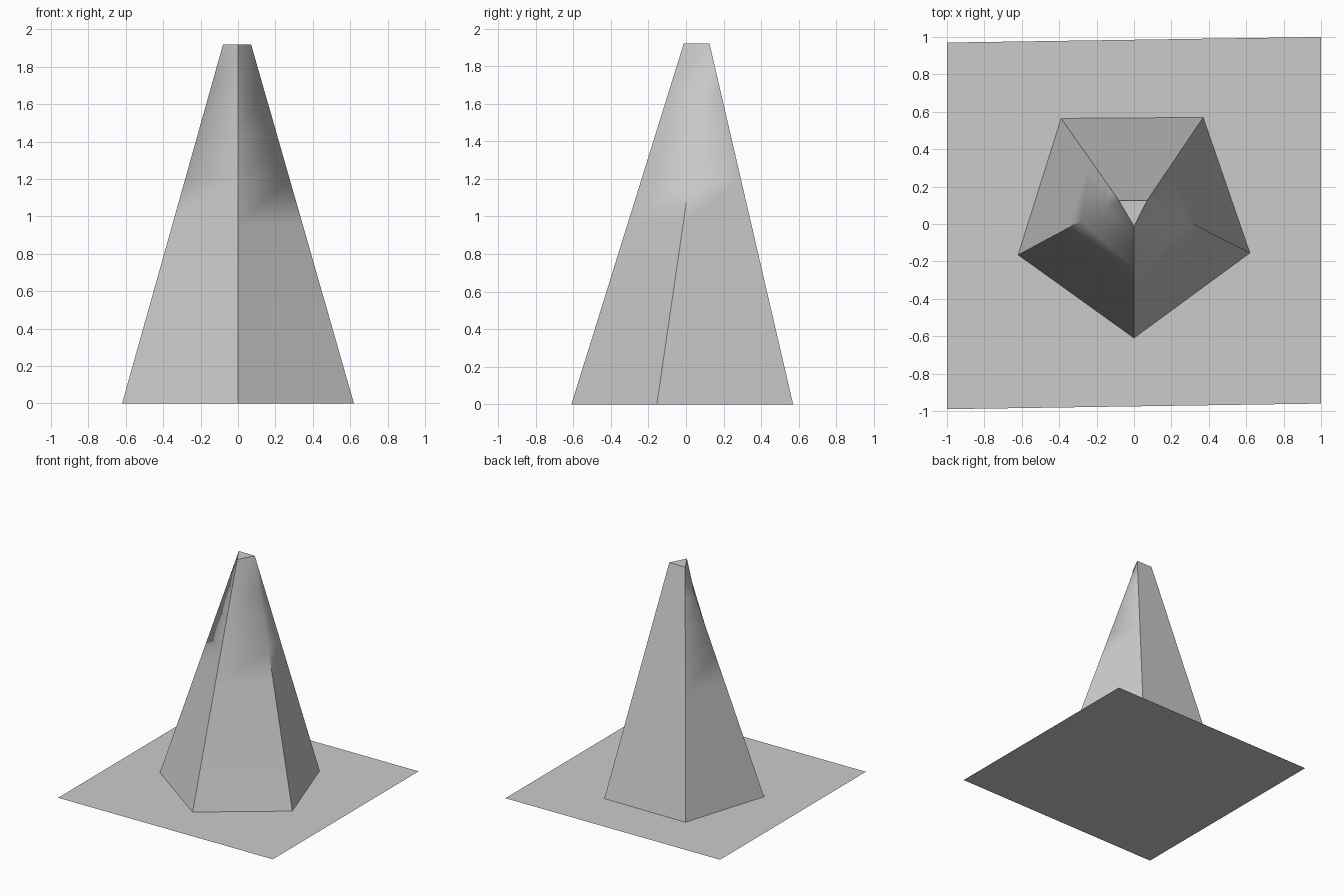
import bpy
import bmesh

if "Cube" in bpy.data.objects:
    bpy.data.objects.remove(bpy.data.objects["Cube"])

grey = bpy.data.materials.new("plain grey")
grey.diffuse_color = (0.6, 0.6, 0.6, 1)
grey.use_nodes = True
grey.node_tree.nodes["Principled BSDF"].inputs["Base Color"].default_value = grey.diffuse_color


def make_object(name, bm):
    mesh = bpy.data.meshes.new(name)
    bm.to_mesh(mesh)
    bm.free()
    mesh.materials.append(grey)
    obj = bpy.data.objects.new(name, mesh)
    bpy.context.collection.objects.link(obj)
    return obj


def sheet(name, corners, z):
    bm = bmesh.new()
    bm.faces.new([bm.verts.new((x, y, z)) for x, y in corners])
    make_object(name, bm)


# Flat ground sheet with a smaller square sheet laid on it
sheet("ground_sheet", [(-1, -0.99), (1, -0.96), (1, 1), (-1, 0.97)], 0)
sheet("inner_sheet", [(-0.875, -0.855), (0.86, -0.855), (0.86, 0.88), (-0.875, 0.88)], 0.001)

# Five-sided tower; side and back corners meet, giving a three-sided tip
HEIGHT, LEVELS, CREASE_END = 1.92, 8, 5
base = [(0, -0.61), (0.62, -0.155), (0.37, 0.57), (-0.39, 0.565), (-0.62, -0.165)]
tip = [(0, -0.012), (0.07, 0.125), (0.07, 0.125), (-0.08, 0.125), (-0.08, 0.125)]

bm = bmesh.new()
rings = []
for i in range(LEVELS + 1):
    t = i / LEVELS
    rings.append([bm.verts.new((a[0] + (b[0] - a[0]) * t, a[1] + (b[1] - a[1]) * t, HEIGHT * t))
                  for a, b in zip(base, tip)])
for low, high in zip(rings, rings[1:]):
    for k in range(5):
        n = (k + 1) % 5
        bm.faces.new((low[k], low[n], high[n], high[k])).smooth = True

# Corner creases: the two side corners soften out towards the tip
for i in range(LEVELS):
    for k in range(5):
        edge = bm.edges.get((rings[i][k], rings[i + 1][k]))
        edge.smooth = k in (1, 4) and i >= CREASE_END

# Flat cap on the tip
cap = bm.faces.new(rings[-1])
cap.smooth = False
for edge in cap.edges:
    edge.smooth = False
bmesh.ops.remove_doubles(bm, verts=bm.verts[:], dist=0.0005)
make_object("tower", bm)
